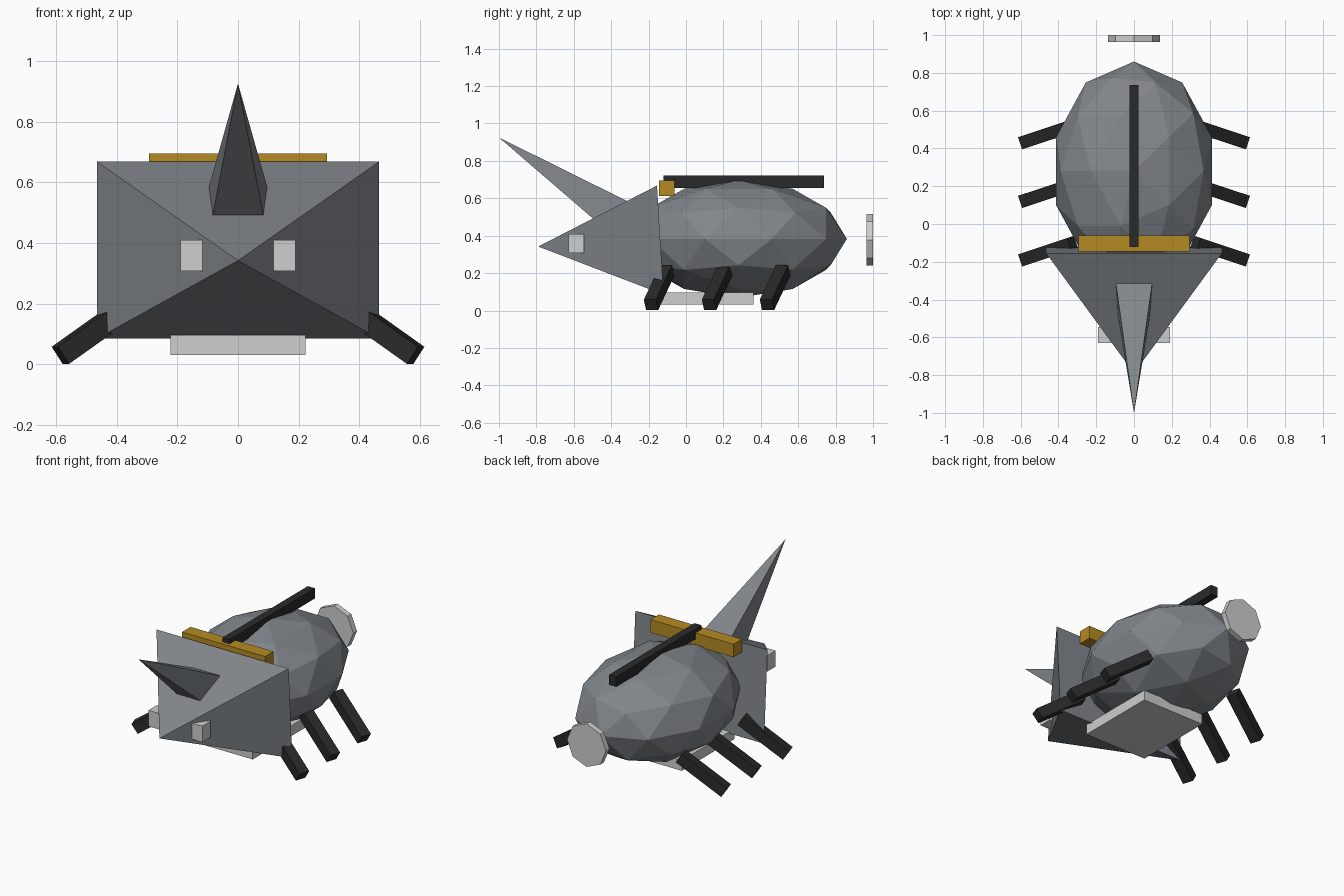
import bpy, bmesh, math
from mathutils import Vector, Matrix

cube = bpy.data.objects.get("Cube")
if cube:
    bpy.data.objects.remove(cube)


def make_material(name, color):
    mat = bpy.data.materials.new(name)
    mat.use_nodes = True
    mat.diffuse_color = (*color, 1)
    mat.node_tree.nodes["Principled BSDF"].inputs["Base Color"].default_value = (*color, 1)
    return mat


grey = make_material("slate_grey", (0.22, 0.24, 0.26))
pale = make_material("pale_grey", (0.62, 0.62, 0.62))
gold = make_material("gold", (0.46, 0.26, 0.016))
black = make_material("black", (0.023, 0.023, 0.023))


def finish(name, bm, mat):
    bmesh.ops.recalc_face_normals(bm, faces=bm.faces)
    mesh = bpy.data.meshes.new(name)
    bm.to_mesh(mesh)
    bm.free()
    mesh.materials.append(mat)
    obj = bpy.data.objects.new(name, mesh)
    bpy.context.collection.objects.link(obj)
    return obj


def box(name, center, size, mat, rotation=None):
    bm = bmesh.new()
    matrix = Matrix.Translation(center)
    if rotation:
        matrix = matrix @ rotation
    bmesh.ops.create_cube(bm, size=1, matrix=matrix @ Matrix.Diagonal((*size, 1)))
    return finish(name, bm, mat)


def pyramid(name, base, tip, mat):
    bm = bmesh.new()
    corners = [bm.verts.new(p) for p in base]
    apex = bm.verts.new(tip)
    bm.faces.new(corners)
    for a, b in zip(corners, corners[1:] + corners[:1]):
        bm.faces.new((a, b, apex))
    return finish(name, bm, mat)


# Faceted body
bm = bmesh.new()
bmesh.ops.create_icosphere(bm, subdivisions=2, radius=1, matrix=(
    Matrix.Translation((0, 0.28, 0.383))
    @ Matrix.Diagonal((0.434, 0.58, 0.315, 1)) @ Matrix.Rotation(math.pi, 4, "Z")))
finish("body", bm, grey)

# Wedge head, its back slightly tilted
w = 0.465
pyramid("head", [(-w, -0.12, 0.085), (w, -0.12, 0.085), (w, -0.155, 0.668), (-w, -0.155, 0.668)],
        (0, -0.79, 0.342), grey)

# Horn rising forward out of the head
tip = Vector((0, -1, 0.925))
axis = Vector((0, 0.833, -0.553))
side, up = Vector((1, 0, 0)), Vector((0, 0.553, 0.833))
pyramid("horn", [tip + axis * 0.8 + (side * a + up * b) * 0.101
                 for a, b in ((-1, -1), (1, -1), (1, 1), (-1, 1))], tip, grey)

# Crossbar, spine and belly plate
box("crossbar", (0, -0.103, 0.653), (0.585, 0.085, 0.083), gold)
box("spine", (0, 0.308, 0.688), (0.05, 0.858, 0.065), black)
box("belly_plate", (0, 0.095, 0.064), (0.445, 0.53, 0.066), pale)

# Octagonal tail disc
bm = bmesh.new()
bmesh.ops.create_cone(bm, cap_ends=True, segments=8, radius1=0.137, radius2=0.137, depth=0.036,
                      matrix=Matrix.Translation((0, 0.982, 0.378)) @ Matrix.Rotation(math.pi / 2, 4, "X"))
finish("tail_disc", bm, pale)

# Eyes and three pairs of splayed legs
for sign, label in ((1, "left"), (-1, "right")):
    box(f"eye_{label}", (sign * 0.153, -0.588, 0.358), (0.073, 0.083, 0.102), pale)
    for i, place in enumerate(("front", "middle", "rear")):
        turn = -sign * math.radians(18.4)
        rotation = Matrix.Rotation(turn, 4, "Z") @ Matrix.Rotation(sign * math.radians(34), 4, "Y")
        foot = Vector((sign * 0.585, -0.187 + 0.31 * i, 0.03))
        center = foot - rotation.to_3x3() @ Vector((sign * 0.165, 0, 0))
        box(f"{place}_leg_{label}", center, (0.33, 0.068, 0.068), black, rotation)
